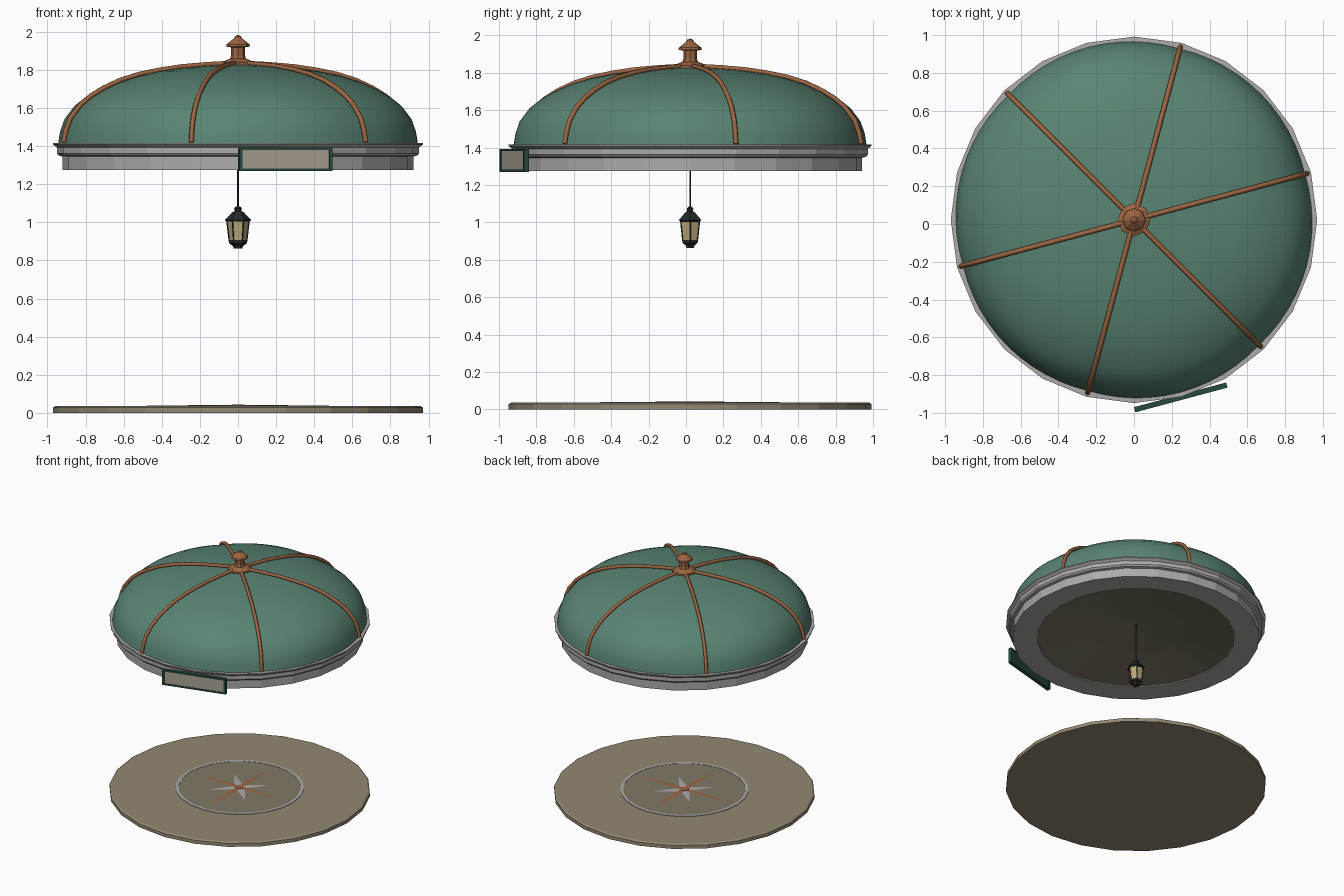
import bpy, math
from mathutils import Vector

if "Cube" in bpy.data.objects:
    bpy.data.objects.remove(bpy.data.objects["Cube"])

CY = 0.022  # centre of the round parts; the sign sticks out in front


def material(name, rgb):
    m = bpy.data.materials.new(name)
    m.diffuse_color = (*rgb, 1)
    m.use_nodes = True
    m.node_tree.nodes["Principled BSDF"].inputs["Base Color"].default_value = m.diffuse_color
    return m


GREEN = material("green_metal", (0.10, 0.23, 0.17))
COPPER = material("copper", (0.33, 0.13, 0.055))
STONE = material("floor_stone", (0.29, 0.25, 0.17))
DISC = material("medallion_stone", (0.22, 0.19, 0.14))
CEIL = material("ceiling_wood", (0.20, 0.17, 0.12))
IRON = material("dark_iron", (0.018, 0.022, 0.022))
GLASS = material("lamp_glass", (0.50, 0.40, 0.20))
SIGN = material("sign_green", (0.02, 0.07, 0.05))
PANEL = material("sign_panel", (0.40, 0.36, 0.29))
GREY = material("grey", (0.42, 0.41, 0.40))


def mesh_object(name, verts, faces, mat, loc=(0, CY, 0), smooth=False):
    me = bpy.data.meshes.new(name)
    me.from_pydata(verts, [], faces)
    me.materials.append(mat)
    ob = bpy.data.objects.new(name, me)
    bpy.context.collection.objects.link(ob)
    ob.location = loc
    for p in me.polygons:
        p.use_smooth = smooth
    return ob


def lathe(name, profile, n, mat, smooth=False, closed=False, scale=None):
    """Revolve (radius, z) points listed from bottom to top on the outside."""
    verts, faces, rings = [], [], []
    for k, (r, z) in enumerate(profile):
        if r == 0:
            rings.append([len(verts)] * n)
            verts.append((0, 0, z))
            continue
        rings.append(list(range(len(verts), len(verts) + n)))
        for i in range(n):
            a = math.tau * i / n
            q = r * (scale(a, k) if scale else 1)
            verts.append((q * math.cos(a), q * math.sin(a), z))
    pairs = list(zip(rings, rings[1:])) + ([(rings[-1], rings[0])] if closed else [])
    for lo, hi in pairs:
        for i in range(n):
            j = (i + 1) % n
            faces.append(tuple(dict.fromkeys((lo[i], lo[j], hi[j], hi[i]))))
    return mesh_object(name, verts, faces, mat, smooth=smooth)


def tubes(name, paths, radius, mat, res=1):
    cu = bpy.data.curves.new(name, 'CURVE')
    cu.dimensions = '3D'
    cu.bevel_depth, cu.bevel_resolution, cu.use_fill_caps = radius, res, True
    for path in paths:
        s = cu.splines.new('POLY')
        s.points.add(len(path) - 1)
        for p, co in zip(s.points, path):
            p.co = (*co, 1)
    cu.materials.append(mat)
    ob = bpy.data.objects.new(name, cu)
    bpy.context.collection.objects.link(ob)
    ob.location = (0, CY, 0)
    return ob


def polar(r, deg, z):
    a = math.radians(deg)
    return (r * math.cos(a), r * math.sin(a), z)


def box(name, size, loc, rot, mat):
    bpy.ops.mesh.primitive_cube_add(size=1, location=loc, rotation=(0, 0, rot))
    ob = bpy.context.object
    ob.name, ob.scale = name, size
    ob.data.materials.append(mat)
    return ob


def star(name, length, width, z, height, offset, mat):
    # four folded points around a raised centre
    verts, faces = [(0, 0, z + height)], []
    for i in range(4):
        verts += [polar(length, 90 * i + offset, z), polar(width, 90 * i + offset + 45, z)]
    for i in range(8):
        faces.append((0, 1 + i, 1 + (i + 1) % 8))
    return mesh_object(name, verts, faces, mat)


# floor with inlaid compass medallion
lathe("floor", [(0, 0), (0.97, 0), (0.97, 0.028), (0.957, 0.036), (0, 0.036)], 24, STONE)
lathe("medallion", [(0.46, 0.034), (0.46, 0.038), (0, 0.038)], 24, DISC)
lathe("medallion_ring", [(0.455, 0.034), (0.478, 0.034), (0.478, 0.040), (0.455, 0.040)],
      24, GREY, closed=True)
star("compass_long_points", 0.41, 0.035, 0.039, 0.003, 0, COPPER)
star("compass_short_points", 0.23, 0.045, 0.039, 0.0025, 45, GREY)
lathe("compass_hub", [(0.035, 0.036), (0.035, 0.043), (0, 0.043)], 8, COPPER)

# cornice ring and ceiling
lathe("cornice", [(0.735, 1.275), (0.92, 1.275), (0.92, 1.345), (0.94, 1.35), (0.95, 1.362),
                  (0.95, 1.392), (0.97, 1.408), (0.97, 1.416), (0.90, 1.418), (0.735, 1.30)],
      24, GREY, closed=True)
lathe("ceiling", [(0, 1.392), (0.37, 1.35), (0.737, 1.283)], 24, CEIL)

# dome with six softly bulging segments
DOME = [(0.938, 1.412), (0.925, 1.475), (0.90, 1.54), (0.845, 1.61), (0.79, 1.655),
        (0.72, 1.697), (0.63, 1.738), (0.525, 1.77), (0.41, 1.793), (0.29, 1.81),
        (0.17, 1.82), (0.05, 1.827), (0, 1.828)]
BULGE = 0.022


def lobe(a, k):
    return 1 + BULGE * min(1, 0.4 + 0.2 * k) * abs(math.sin(3 * (a - math.radians(15))))


dome = lathe("dome", DOME, 72, GREEN, smooth=True, scale=lobe)

# copper ribs in the valleys
tubes("dome_ribs", [[polar(r + 0.010, 15 + 60 * i, z + 0.008) for r, z in DOME[:-1]]
                    for i in range(6)], 0.0135, COPPER)

# finial
lathe("finial", [(0.088, 1.815), (0.088, 1.838), (0.06, 1.852), (0.042, 1.858), (0.036, 1.875),
                 (0.036, 1.918), (0.063, 1.922), (0.06, 1.934), (0.02, 1.966), (0.016, 1.976),
                 (0, 1.983)], 8, COPPER)

# hanging lantern
tubes("lantern_rod", [[(0, 0, 1.07), (0, 0, 1.395)]], 0.004, IRON)
lathe("lantern_roof", [(0, 1.003), (0.06, 1.003), (0.069, 1.012), (0.03, 1.053), (0.018, 1.058),
                       (0.02, 1.073), (0.012, 1.083), (0, 1.084)], 6, IRON)
lathe("lantern_glass", [(0.044, 0.90), (0.057, 1.006)], 6, GLASS)
lathe("lantern_base", [(0, 0.862), (0.022, 0.862), (0.026, 0.875), (0.046, 0.89), (0.049, 0.906),
                       (0, 0.906)], 6, IRON)
tubes("lantern_posts", [[polar(0.045, 60 * i, 0.90), polar(0.058, 60 * i, 1.008)]
                        for i in range(6)], 0.004, IRON, 0)

# sign board on the front, turned 15 degrees
rot = math.radians(15)
mid = Vector((0.2475, -0.918, 1.331))
side = Vector((math.cos(rot), math.sin(rot), 0))
out = Vector((math.sin(rot), -math.cos(rot), 0))
box("sign_back", (0.49, 0.014, 0.112), mid - out * 0.004, rot, SIGN)
box("sign_panel", (0.47, 0.008, 0.100), mid + out * 0.005, rot, PANEL)
for s in (-1, 1):
    box("sign_frame_side", (0.016, 0.028, 0.124), mid + side * (s * 0.2445), rot, SIGN)
    box("sign_frame_rail", (0.475, 0.028, 0.013), mid + Vector((0, 0, s * 0.0555)), rot, SIGN)
